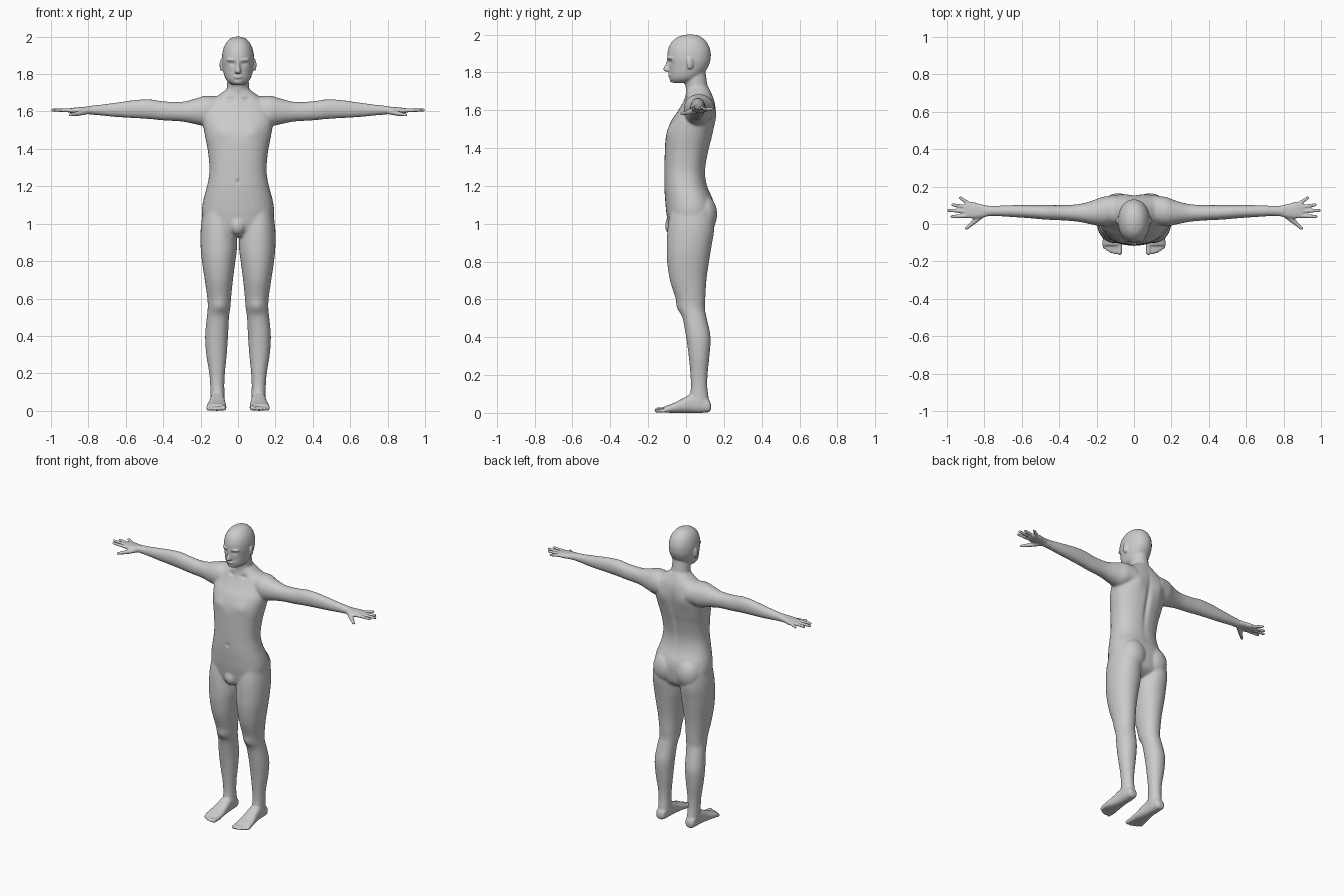
import bpy, bmesh, math
from mathutils import Vector, Matrix

bm = bmesh.new()


def spline(rows, steps=5):
    """Smoothly interpolate rows of section values."""
    out = []
    for i in range(len(rows) - 1):
        p0, p1, p2, p3 = (rows[max(0, min(len(rows) - 1, i + k))] for k in (-1, 0, 1, 2))
        for s in range(steps):
            t = s / steps
            out.append([b + 0.5 * t * (c - a + t * (2 * a - 5 * b + 4 * c - d + t * (3 * (b - c) + d - a)))
                        for a, b, c, d in zip(p0, p1, p2, p3)])
    return out + [list(rows[-1])]


def loft(axis, rows, power=2.0, sides=(1,), n=32):
    """Skin rounded sections; row = (position, u0, u1, v0, v1)."""
    u, v = [a for a in range(3) if a != axis]
    for side in sides:
        rings = []
        for t, u0, u1, v0, v1 in spline(rows):
            ring = []
            for k in range(n):
                a = 2 * math.pi * k / n
                c, s = math.cos(a), math.sin(a)
                co = [0, 0, 0]
                co[axis] = t
                co[u] = (u0 + u1) / 2 + (u1 - u0) / 2 * math.copysign(abs(c) ** (2 / power), c)
                co[v] = (v0 + v1) / 2 + (v1 - v0) / 2 * math.copysign(abs(s) ** (2 / power), s)
                co[0] *= side
                ring.append(bm.verts.new(co))
            rings.append(ring)
        for a, b in zip(rings, rings[1:]):
            for k in range(n):
                j = (k + 1) % n
                bm.faces.new((a[k], a[j], b[j], b[k]))
        bm.faces.new(rings[0])
        bm.faces.new(rings[-1])


def column(rows, power=2.0):
    """Centred vertical loft; row = (z, half width, y0, y1)."""
    loft(2, [(z, -w, w, y0, y1) for z, w, y0, y1 in rows], power)


def ball(center, radii, tilt=0):
    for side in ((1, -1) if center[0] else (1,)):
        c = Vector((center[0] * side, center[1], center[2]))
        m = Matrix.Translation(c) @ Matrix.Rotation(tilt * side, 4, 'Z') @ Matrix.Diagonal((*radii, 1))
        bmesh.ops.create_uvsphere(bm, u_segments=24, v_segments=16, radius=1, matrix=m)


def digit(p0, p1, r0, r1):
    """Tapered round-ended finger or toe on both sides."""
    for side in (1, -1):
        a, b = (Vector((p[0] * side, p[1], p[2])) for p in (p0, p1))
        m = Matrix.Translation((a + b) / 2) @ (b - a).to_track_quat('Z', 'Y').to_matrix().to_4x4()
        bmesh.ops.create_cone(bm, cap_ends=True, segments=16, radius1=r0, radius2=r1,
                              depth=(b - a).length, matrix=m)
    ball(p0, (r0,) * 3)
    ball(p1, (r1,) * 3)


BOTH = (1, -1)

# torso, glutes, groin
column([(.93, .06, -.06, .08), (.97, .165, -.088, .135), (1.05, .192, -.103, .15), (1.12, .187, -.11, .145),
        (1.2, .166, -.115, .112), (1.28, .153, -.115, .102), (1.38, .16, -.112, .118), (1.46, .175, -.106, .138),
        (1.54, .188, -.08, .152), (1.6, .185, -.04, .156), (1.65, .16, -.012, .15), (1.69, .1, .0, .135),
        (1.72, .06, .002, .12)], 2.3)
ball((.085, .095, 1.05), (.085, .07, .1))
ball((0, -.075, .99), (.04, .036, .05))

# legs
loft(2, [(1.08, .03, .185, -.08, .14), (.98, .012, .199, -.097, .15), (.88, .005, .2, -.102, .135),
         (.8, .014, .193, -.1, .122), (.7, .027, .178, -.085, .108), (.6, .037, .164, -.053, .102),
         (.55, .041, .162, -.04, .1), (.5, .048, .167, -.018, .11), (.4, .053, .176, .0, .13),
         (.3, .06, .17, .014, .124), (.2, .07, .154, .023, .114), (.12, .073, .148, .024, .114),
         (.05, .07, .147, .01, .125)], 2.1, BOTH)

# feet and toes
loft(1, [(.132, .095, .13, .018, .045), (.12, .08, .142, .004, .07), (.08, .074, .146, 0, .1),
         (.03, .071, .149, 0, .1), (-.02, .067, .156, 0, .075), (-.07, .063, .166, 0, .05),
         (-.115, .063, .169, .002, .034)], 2.5, BOTH)
for x, tip, r in ((.077, -.152, .014), (.102, -.152, .011), (.122, -.146, .0105), (.141, -.136, .01), (.158, -.123, .01)):
    digit((x, -.095, .017), (x, tip, r), r * 1.1, r)

# arms
loft(0, [(.1, .0, .15, 1.54, 1.68), (.17, -.012, .145, 1.522, 1.685), (.22, -.004, .126, 1.53, 1.672),
         (.3, .012, .106, 1.546, 1.652), (.4, .02, .101, 1.552, 1.655), (.47, .023, .102, 1.559, 1.665),
         (.55, .03, .102, 1.564, 1.662), (.65, .037, .101, 1.57, 1.648), (.74, .042, .098, 1.579, 1.636),
         (.8, .041, .097, 1.585, 1.629)], 2.1, BOTH)

# hands and fingers
loft(0, [(.77, .044, .095, 1.585, 1.63), (.82, .033, .106, 1.588, 1.625), (.86, .03, .117, 1.588, 1.622),
         (.9, .033, .119, 1.593, 1.617)], 2.5, BOTH)
for base, tip, end in ((.044, .040, .974), (.067, .073, .992), (.088, .103, .97), (.107, .14, .929)):
    digit((.88, base, 1.605), (end, tip, 1.608), .0115, .0085)
digit((.81, .05, 1.6), (.86, .008, 1.588), .016, .013)
digit((.86, .008, 1.588), (.896, -.023, 1.582), .012, .009)

# neck and head
column([(1.84, .054, -.025, .1), (1.78, .057, -.015, .106), (1.72, .06, -.002, .116), (1.68, .072, .0, .128),
        (1.63, .09, .0, .14)])
column([(2.0, .012, .01, .035), (1.995, .031, -.02, .062), (1.98, .053, -.055, .09), (1.95, .073, -.083, .116),
        (1.91, .084, -.097, .13), (1.87, .086, -.098, .13), (1.84, .083, -.092, .122), (1.81, .078, -.089, .106),
        (1.78, .069, -.088, .085), (1.76, .056, -.083, .06), (1.745, .036, -.072, .02)], 2.1)

# nose, brow, lips, chin, ears
column([(1.877, .008, -.1, -.07), (1.845, .01, -.108, -.07), (1.816, .017, -.121, -.07), (1.804, .015, -.11, -.07)])
ball((.033, -.083, 1.876), (.03, .014, .009), .3)
ball((0, -.086, 1.786), (.025, .012, .01))
ball((0, -.071, 1.76), (.024, .016, .014))
ball((.089, .022, 1.848), (.008, .019, .032), .35)

# fuse everything into one skin
bmesh.ops.recalc_face_normals(bm, faces=bm.faces[:])
mesh = bpy.data.meshes.new("human_figure")
bm.to_mesh(mesh)
bm.free()
body = bpy.data.objects.new("human_figure", mesh)
bpy.context.collection.objects.link(body)
bpy.context.view_layer.objects.active = body
body.select_set(True)


def modify(kind, **settings):
    mod = body.modifiers.new(kind.lower(), kind)
    for key, value in settings.items():
        setattr(mod, key, value)
    bpy.ops.object.modifier_apply(modifier=mod.name)


modify('REMESH', mode='VOXEL', voxel_size=.0055)

# blend trunk and limbs more softly than face, hands and feet
soft = body.vertex_groups.new(name="soft")
soft.add([v.index for v in body.data.vertices if abs(v.co.x) < .76 and .12 < v.co.z < 1.74], 1, 'REPLACE')
modify('SMOOTH', factor=.5, iterations=18, vertex_group="soft")


def sculpt(center, radii, offset):
    """Soft push of the skin, mirrored across x."""
    for side in ((1, -1) if center[0] else (1,)):
        c = (center[0] * side, center[1], center[2])
        o = Vector((offset[0] * side, offset[1], offset[2]))
        for v in body.data.vertices:
            dz = (v.co.z - c[2]) / radii[2]
            if abs(dz) < 2.2:
                d = dz * dz + ((v.co.x - c[0]) / radii[0]) ** 2 + ((v.co.y - c[1]) / radii[1]) ** 2
                if d < 5:
                    v.co += o * math.exp(-d)


sculpt((.033, -.095, 1.855), (.017, .03, .01), (0, .012, 0))      # eye sockets
sculpt((.033, -.085, 1.853), (.009, .02, .006), (0, -.005, 0))    # eyes
sculpt((0, -.098, 1.786), (.02, .02, .004), (0, .005, 0))         # mouth
sculpt((0, .15, 1.42), (.016, .06, .16), (0, -.013, 0))           # spine groove
sculpt((.085, .155, 1.56), (.045, .05, .06), (0, .010, 0))        # shoulder blades
sculpt((.085, -.1, 1.49), (.05, .05, .035), (0, -.008, 0))        # chest
sculpt((0, -.115, 1.225), (.009, .03, .012), (0, .008, 0))        # navel
sculpt((.045, 0, 1.665), (.02, .03, .012), (0, .008, -.004))      # collar hollows
sculpt((.1, -.03, .565), (.03, .03, .035), (0, -.008, 0))         # kneecaps

modify('SMOOTH', factor=.5, iterations=2)
bpy.ops.object.shade_smooth_by_angle(angle=math.radians(50))
